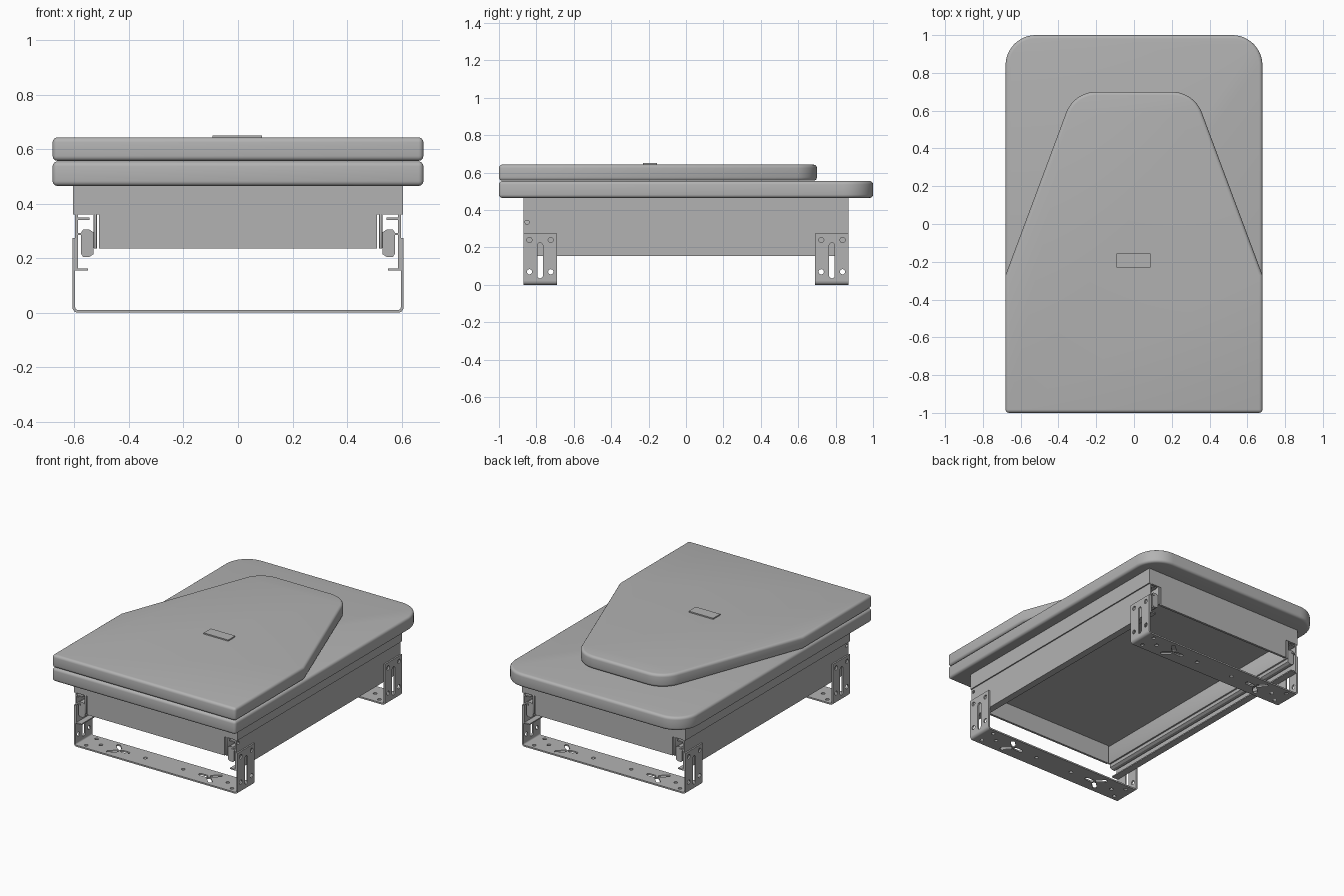
import bpy, bmesh, math
from mathutils import Vector

if "Cube" in bpy.data.objects:
    bpy.data.objects.remove(bpy.data.objects["Cube"])

grey = bpy.data.materials.new("plain grey")
grey.diffuse_color = (0.45, 0.45, 0.45, 1)
grey.use_nodes = True
grey.node_tree.nodes["Principled BSDF"].inputs["Base Color"].default_value = grey.diffuse_color

# maps (profile u, profile v, depth) to world for each extrusion axis
AXES = {'x': lambda u, v, w: (w, u, v),
        'y': lambda u, v, w: (u, w, v),
        'z': lambda u, v, w: (u, v, w)}


def finish(name, bm, bevel=0.0, segments=3):
    bmesh.ops.recalc_face_normals(bm, faces=bm.faces)
    me = bpy.data.meshes.new(name)
    bm.to_mesh(me)
    bm.free()
    me.materials.clear()
    me.materials.append(grey)
    ob = bpy.data.objects.new(name, me)
    bpy.context.collection.objects.link(ob)
    bpy.ops.object.select_all(action='DESELECT')
    ob.select_set(True)
    bpy.context.view_layer.objects.active = ob
    if bevel:
        mod = ob.modifiers.new("bevel", 'BEVEL')
        mod.width, mod.segments = bevel, segments
        mod.limit_method, mod.angle_limit = 'ANGLE', math.radians(40)
        bpy.ops.object.modifier_apply(modifier=mod.name)
    bpy.ops.object.shade_smooth_by_angle(angle=math.radians(32))
    return ob


def prism(name, pts, axis, a, b, bevel=0.0, segments=3):
    """Solid extrusion of a closed profile."""
    bm = bmesh.new()
    face = bm.faces.new([bm.verts.new(AXES[axis](u, v, a)) for u, v in pts])
    ext = bmesh.ops.extrude_face_region(bm, geom=[face])['geom']
    step = Vector(AXES[axis](0, 0, b - a))
    bmesh.ops.translate(bm, vec=step, verts=[g for g in ext if isinstance(g, bmesh.types.BMVert)])
    return finish(name, bm, bevel, segments)


def plate(name, outline, holes, axis, a, b):
    """Flat sheet with holes, filled as a 2D curve."""
    cu = bpy.data.curves.new(name, 'CURVE')
    cu.dimensions, cu.fill_mode, cu.extrude = '2D', 'BOTH', (b - a) / 2
    for loop in [outline] + holes:
        sp = cu.splines.new('POLY')
        sp.points.add(len(loop) - 1)
        for p, (u, v) in zip(sp.points, loop):
            p.co = (u, v, 0, 1)
        sp.use_cyclic_u = True
    tmp = bpy.data.objects.new("tmp", cu)
    bpy.context.collection.objects.link(tmp)
    me = bpy.data.meshes.new_from_object(tmp.evaluated_get(bpy.context.evaluated_depsgraph_get()))
    bpy.data.objects.remove(tmp)
    bm = bmesh.new()
    bm.from_mesh(me)
    bpy.data.meshes.remove(me)
    for v in bm.verts:
        v.co = AXES[axis](v.co.x, v.co.y, v.co.z + (a + b) / 2)
    bmesh.ops.remove_doubles(bm, verts=bm.verts, dist=1e-5)
    return finish(name, bm)


def rect(x0, x1, y0, y1):
    return [(x0, y0), (x1, y0), (x1, y1), (x0, y1)]


def slot(cx, cy, length, r, ang=0.0, n=8):
    """Rounded slot; length 0 gives a round hole."""
    pts = []
    for end in (1, -1):
        for i in range(n + (length > 0)):
            t = ang + math.pi * (i / n - 0.5) + (0 if end > 0 else math.pi)
            pts.append((cx + end * length / 2 * math.cos(ang) + r * math.cos(t),
                        cy + end * length / 2 * math.sin(ang) + r * math.sin(t)))
    return pts


def arc(cx, cy, r, a0, a1, n=12):
    return [(cx + r * math.cos(math.radians(a0 + (a1 - a0) * i / n)),
             cy + r * math.sin(math.radians(a0 + (a1 - a0) * i / n))) for i in range(n + 1)]


def mirrored(half):
    return half + [(-x, y) for x, y in reversed(half)]


# lower and upper cushion slabs
prism("lower_slab", mirrored([(0.68, -1)] + arc(0.52, 0.84, 0.16, 0, 90)),
      'z', 0.465, 0.555, 0.018, 4)
prism("upper_slab", mirrored([(0.68, -1), (0.68, -0.27)] + arc(0.2, 0.53, 0.17, 20.5, 90)),
      'z', 0.557, 0.643, 0.018, 4)
prism("top_plate", rect(-0.093, 0.088, -0.23, -0.155), 'z', 0.641, 0.651)

# apron below the slabs
prism("apron", rect(-0.605, 0.605, -0.87, 0.87), 'z', 0.36, 0.468)

# open-bottomed inner tray
for end, s in (("front", -1), ("back", 1)):
    prism(end + "_tray_panel", rect(-0.51, 0.51, 0.235, 0.361), 'y', s * 0.87, s * 0.855)

for side, s in (("left", -1), ("right", 1)):
    prism(side + "_tray_wall", [(s * x, z) for x, z in rect(0.517, 0.53, 0.235, 0.361)],
          'y', -0.87, 0.87, 0.004, 2)
    # slide rail: web with screw hole, three ledges and the running member
    plate(side + "_rail_web", rect(-0.87, 0.87, 0.155, 0.361),
          [slot(-0.85, 0.335, 0, 0.011)], 'x', min(s * 0.587, s * 0.597), max(s * 0.587, s * 0.597))
    for i, (z, x) in enumerate(((0.155, 0.55), (0.285, 0.56), (0.341, 0.545))):
        prism(f"{side}_rail_ledge_{i + 1}", [(s * u, v) for u, v in rect(x, 0.59, z, z + 0.008)],
              'y', -0.87, 0.87)
    prism(side + "_rail_runner", [(s * x, z) for x, z in
          ((0.53, 0.215), (0.545, 0.205), (0.568, 0.205), (0.575, 0.215),
           (0.575, 0.295), (0.568, 0.305), (0.545, 0.305), (0.53, 0.295))], 'y', -0.865, 0.865)

# two U-shaped mounting brackets
for end, c in (("front", -0.78), ("back", 0.78)):
    y0, y1 = c - 0.09, c + 0.09
    base_holes = []
    for s in (-1, 1):
        base_holes += [slot(s * 0.54, c + d, 0, 0.012) for d in (-0.055, 0.055)]
        base_holes += [slot(s * 0.47, c, 0, 0.012), slot(s * 0.14, c, 0, 0.012)]
        base_holes += [slot(s * 0.36, c + 0.035, 0.05, 0.013, s * math.pi / 4),
                       slot(s * 0.36, c - 0.035, 0.05, 0.013, -s * math.pi / 4),
                       slot(s * 0.29, c, 0.04, 0.013)]
    plate(end + "_bracket_base", rect(-0.587, 0.587, y0, y1), base_holes, 'z', 0, 0.01)
    for side, s in (("left", -1), ("right", 1)):
        bend = arc(0.587, 0.02, 0.02, -90, 0, 6) + arc(0.587, 0.02, 0.01, 0, -90, 6)
        prism(f"{end}_{side}_bracket_bend", [(s * x, z) for x, z in bend], 'y', y0, y1)
        leg_holes = [slot(c, 0.13, 0.16, 0.015, math.pi / 2)]
        leg_holes += [slot(c + d, z, 0, 0.014) for d in (-0.057, 0.057) for z in (0.07, 0.24)]
        xs = sorted((s * 0.597, s * 0.607))
        plate(f"{end}_{side}_bracket_leg", rect(y0, y1, 0.02, 0.275), leg_holes, 'x', *xs)
